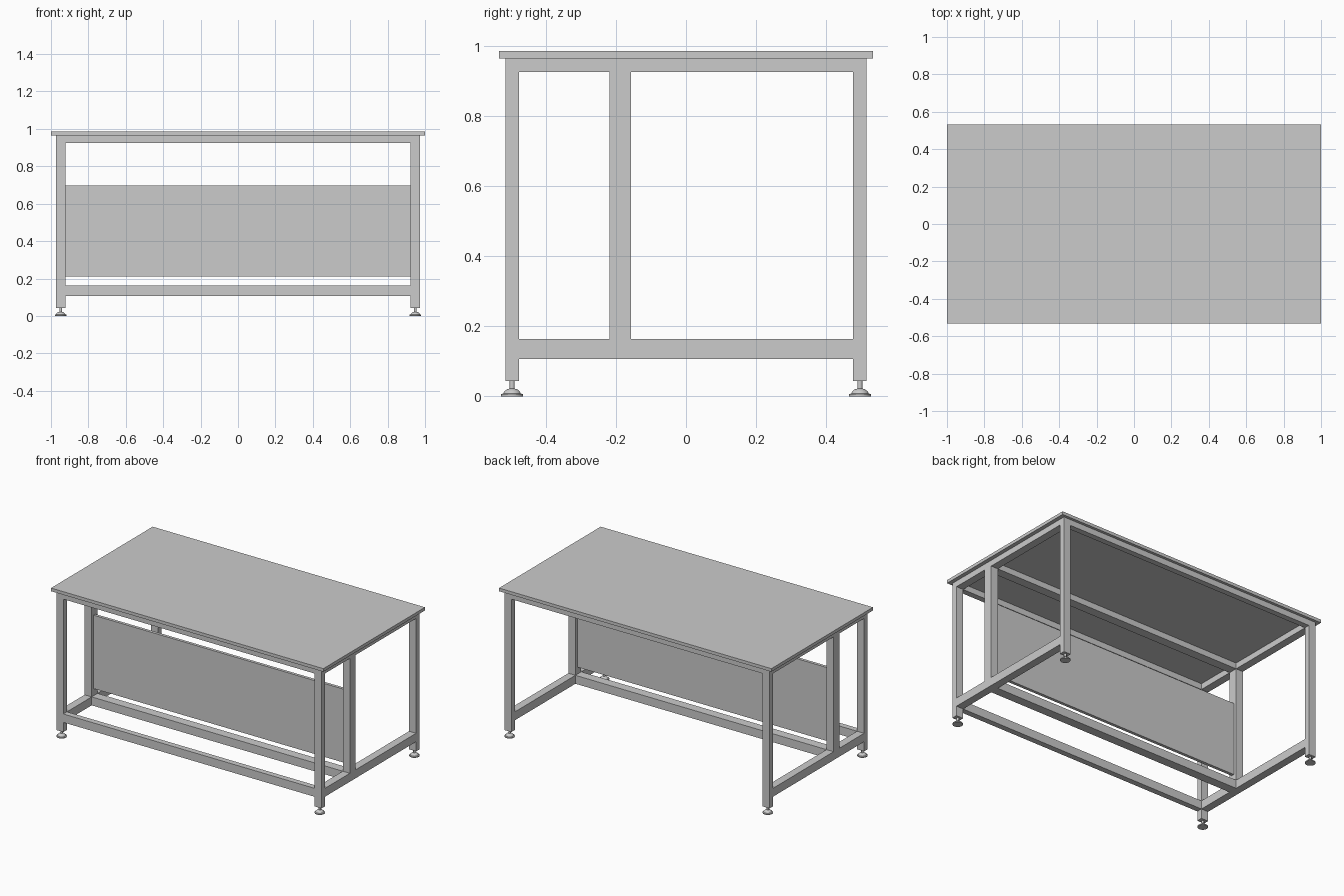
import bpy, bmesh, math

if "Cube" in bpy.data.objects:
    bpy.data.objects.remove(bpy.data.objects["Cube"])


def box(name, x, y, z):
    """Axis-aligned box from (min, max) ranges."""
    bm = bmesh.new()
    bmesh.ops.create_cube(bm, size=1)
    for v in bm.verts:
        for i, r in enumerate((x, y, z)):
            v.co[i] = r[0] if v.co[i] < 0 else r[1]
    me = bpy.data.meshes.new(name)
    bm.to_mesh(me)
    bm.free()
    ob = bpy.data.objects.new(name, me)
    bpy.context.collection.objects.link(ob)
    return ob


def lathe(name, profile, loc, steps=32):
    """Spin an (r, z) profile around the vertical axis."""
    bm = bmesh.new()
    vs = [bm.verts.new((r, 0, z)) for r, z in profile]
    es = [bm.edges.new(p) for p in zip(vs, vs[1:])]
    bmesh.ops.spin(bm, geom=vs + es, cent=(0, 0, 0), axis=(0, 0, 1),
                   angle=math.tau, steps=steps)
    bmesh.ops.remove_doubles(bm, verts=bm.verts, dist=1e-5)
    bmesh.ops.recalc_face_normals(bm, faces=bm.faces)
    me = bpy.data.meshes.new(name)
    bm.to_mesh(me)
    bm.free()
    ob = bpy.data.objects.new(name, me)
    bpy.context.collection.objects.link(ob)
    ob.location = loc
    bpy.ops.object.select_all(action='DESELECT')
    ob.select_set(True)
    bpy.context.view_layer.objects.active = ob
    bpy.ops.object.shade_smooth_by_angle(angle=math.radians(35))


# Key dimensions
XO, XI = 0.974, 0.922        # frame outer / inner in x
YO, YI = 0.515, 0.477        # frame outer / inner in y
MID = (-0.218, -0.157)       # middle post in y
LOW = (0.107, 0.163)         # lower rails in z
TOP = (0.925, 0.964)         # upper rails in z
FRONT, BACK = (-YO, -YI), (YI, YO)

# Table top
box("table_top", (-1, 1), (-0.533, 0.533), (0.964, 0.985))

# Levelling foot: flat pad, dome and stem
foot = [(0, 0), (0.031, 0), (0.031, 0.006), (0.025, 0.008), (0.022, 0.014),
        (0.016, 0.019), (0.007, 0.022), (0.007, 0.044)]

for side, s in (("left", -1), ("right", 1)):
    x = tuple(sorted((s * XI, s * XO)))
    # Legs with feet
    for end, y in (("front", FRONT), ("back", BACK)):
        box(f"{end}_{side}_leg", x, y, (0.043, TOP[1]))
        lathe(f"{end}_{side}_foot", foot, (sum(x) / 2, sum(y) / 2, 0))
    # Side rails and middle post
    box(f"{side}_upper_rail", x, (-YI, YI), TOP)
    box(f"{side}_lower_rail", x, (-YI, YI), LOW)
    box(f"{side}_middle_post", x, MID, (LOW[1], TOP[0]))

# Long rails (the back has no lower rail, leaving leg room)
for name, y, z in (("front_upper_rail", FRONT, TOP), ("back_upper_rail", BACK, TOP),
                   ("middle_upper_rail", MID, TOP), ("front_lower_rail", FRONT, LOW),
                   ("middle_lower_rail", MID, LOW)):
    box(name, (-XI, XI), y, z)

# Modesty panel between the middle posts
box("modesty_panel", (-XI, XI), (-0.197, -0.177), (0.21, 0.697))
